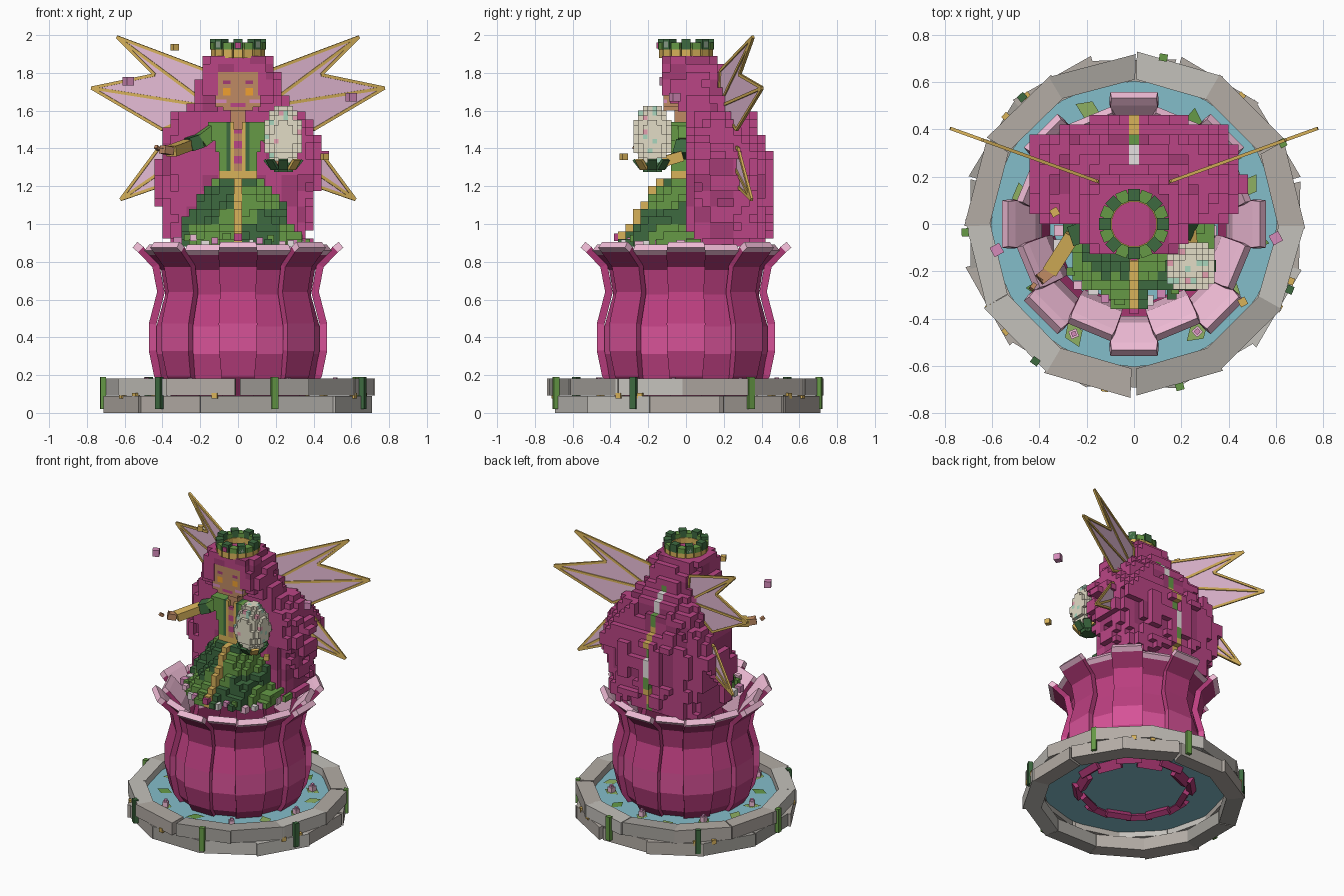
import bpy, random
from math import sin, cos, pi, radians, floor
from mathutils import Vector, Matrix

if "Cube" in bpy.data.objects:
    bpy.data.objects.remove(bpy.data.objects["Cube"])

random.seed(4)
PAL = dict(stone='C4C1BB', stone2='B3ACA5', stone3='A3A09A', water='84BECA', green='669A46', dark='3D6A40',
           gold='D8B25A', skin='BF8A64', hair='BA4585', hair2='A33C75', petal='BC3F80', petal2='D65297',
           deep='A5356F', pale='F0BCD6', white='E6E0E0', cream='E2DCC6', mint='A9D6BE', rose='E59FB0',
           pink='D58BBA', amber='F0A030', membrane='E6BCD6', lily='8FB062')
MATS = {}


def material(key):
    if key not in MATS:
        m = bpy.data.materials.new(key)
        rgb = [int(PAL[key][i:i + 2], 16) / 255 for i in (0, 2, 4)]
        m.diffuse_color = [((c + .055) / 1.055) ** 2.4 if c > .04 else c / 12.92 for c in rgb] + \
                          [.75 if key == 'membrane' else 1]
        m.use_nodes = True
        m.node_tree.nodes["Principled BSDF"].inputs["Base Color"].default_value = m.diffuse_color
        MATS[key] = m
    return MATS[key]


class Part:
    """Collects coloured faces and turns them into one object."""
    def __init__(self, name):
        self.name, self.v, self.f, self.c = name, [], [], []

    def poly(self, pts, col):
        n = len(self.v)
        self.v += [tuple(p) for p in pts]
        self.f.append(range(n, n + len(pts)))
        self.c.append(col)

    def loft(self, rings, cols):
        n, k = len(self.v), len(rings[0])
        self.v += [tuple(p) for r in rings for p in r]
        for i in range(len(rings) - 1):
            for j in range(k):
                a, b = n + i * k + j, n + i * k + (j + 1) % k
                self.f.append((a, b, b + k, a + k))
                self.c.append(cols(i, j))
        self.f += [tuple(range(n + k - 1, n - 1, -1)), tuple(range(n + (len(rings) - 1) * k, n + len(rings) * k))]
        self.c += [cols(0, 0), cols(len(rings) - 2, 0)]

    def beam(self, p, q, w, h, col, up=(0, 0, 1)):
        p, q = Vector(p), Vector(q)
        d = (q - p).normalized()
        s = d.cross(Vector(up))
        s = s.normalized() if s.length > .01 else Vector((1, 0, 0))
        u = s.cross(d) * h / 2
        s = s * w / 2
        self.loft([[e - s - u, e + s - u, e + s + u, e - s + u] for e in (p, q)], lambda i, j: col)

    def cube(self, c, s, col, rot=0):
        d = Vector((cos(rot), sin(rot), 0))
        self.beam(Vector(c) - d * s / 2, Vector(c) + d * s / 2, s, s, col)

    def voxels(self, s, lo, hi, fn):
        rng = [range(floor(a / s) - 1, floor(b / s) + 2) for a, b in zip(lo, hi)]
        grid = {}
        for i in rng[0]:
            for j in rng[1]:
                for k in rng[2]:
                    col = fn((i + .5) * s, (j + .5) * s, (k + .5) * s)
                    if col:
                        grid[i, j, k] = col
        for key, col in grid.items():
            for ax in range(3):
                for sg in (0, 1):
                    nb = list(key)
                    nb[ax] += 2 * sg - 1
                    if tuple(nb) in grid:
                        continue
                    pts = []
                    for a, b in ((0, 0), (1, 0), (1, 1), (0, 1)):
                        o = [0, 0, 0]
                        o[ax], o[(ax + 1) % 3], o[(ax + 2) % 3] = sg, a, b
                        pts.append([(key[t] + o[t]) * s for t in range(3)])
                    self.poly(pts if sg else pts[::-1], col)

    def done(self):
        me = bpy.data.meshes.new(self.name)
        me.from_pydata(self.v, [], [tuple(f) for f in self.f])
        keys = sorted(set(self.c))
        for k in keys:
            me.materials.append(material(k))
        for p, c in zip(me.polygons, self.c):
            p.material_index = keys.index(c)
        bpy.context.collection.objects.link(bpy.data.objects.new(self.name, me))


def pol(r, a, z):
    return Vector((r * sin(a), -r * cos(a), z))      # angle 0 is the front


def lerp(table, z):
    for (z0, *a), (z1, *b) in zip(table, table[1:]):
        if z <= z1:
            t = max(0, (z - z0) / (z1 - z0))
            return [x + (y - x) * t for x, y in zip(a, b)]
    return table[-1][1:]


# stone basin: two offset courses of twelve blocks
p = Part('stone_basin')
for tier in (0, 1):
    for k in range(12):
        a = radians(30 * k + 15 * tier + random.uniform(-1.5, 1.5))
        r = .7 + random.uniform(-.012, .012)
        col = random.choice(['stone', 'stone', 'stone2', 'stone3'])
        ring = [Matrix.Rotation(a, 3, 'Z') @ Vector(q) for q in
                ((-.19, -r, 0), (.19, -r, 0), (.16, -.59, 0), (-.16, -.59, 0))]
        p.loft([[q + Vector((0, 0, z)) for q in ring] for z in (.092 * tier, .092 * tier + .09)], lambda i, j: col)
p.done()

# hanging vines and gold studs on the basin
p = Part('basin_vines')
for k in range(7):
    a = radians(170 + 51.43 * k)
    p.beam(pol(.715, a, .02), pol(.715, a, .19), .035, .03, 'dark' if k % 2 else 'green', pol(1, a, 0))
for k in range(9):
    a = radians(-10 + 40 * k + 30 * (k % 2))
    p.cube(pol(.705, a, .09), .03, 'gold', a)
p.done()

# water with lily pads
p = Part('water')
p.poly([pol(.605, pi * k / 12, .13) for k in range(24)], 'water')
p.done()
p = Part('lily_pads')
for k in range(14):
    a, r = radians(360 / 14 * k + random.uniform(-6, 6)), random.uniform(.48, .53)
    c, t = pol(r, a, .137), random.uniform(0, pi)
    p.poly([c + pol((.06, .04)[j % 2], t + j * pi / 2, 0) for j in range(4)], 'lily' if k % 3 else 'green')
    if k % 2:
        p.cube(c + Vector((0, 0, .018)), .035, 'pale', t)
        p.cube(c + Vector((0, 0, .04)), .02, 'pink', t)
p.done()

# flower cup: eight outer and eight inner curved petals
PROFILE = [(.36, .10, .085), (.425, .2, .088), (.452, .33, .1), (.452, .47, .102), (.408, .64, .095),
           (.435, .78, .1), (.515, .865, .104), (.545, .89, .1)]
OUT = ['deep', 'petal', 'petal2', 'petal', 'petal', 'deep', 'pale']
for name, off, dr, dz in (('outer_petals', 0, 0, 0), ('inner_petals', 22.5, -.035, -.015)):
    p = Part(name)
    for k in range(8):
        m = Matrix.Rotation(radians(45 * k + off), 3, 'Z')
        rings = []
        for i, (r, z, w) in enumerate(PROFILE):
            a, b = PROFILE[max(i - 1, 0)], PROFILE[min(i + 1, 7)]
            d = Vector((b[0] - a[0], b[1] - a[1])).normalized() * .02
            r2 = r + dr * (1 + i / 9)
            rings.append([m @ Vector(q) for q in (
                (-w, -r2 - d.y, z + dz - d.x), (w, -r2 - d.y, z + dz - d.x),
                (w * .95, -r2 + d.y, z + dz + d.x), (-w * .95, -r2 + d.y, z + dz + d.x))])
        p.loft(rings, lambda i, j: 'pale' if j == 2 and i > 3 else OUT[i])
    p.done()

# long hair, stepped by coarse random offsets, with a ribbon down the back
HAIR = [(.88, .37, .02, .42), (1.0, .385, .02, .445), (1.2, .425, .02, .46), (1.35, .45, .02, .45), (1.45, .42, .02, .4),
        (1.56, .35, .02, .375), (1.62, .27, -.04, .34), (1.68, .235, -.12, .28), (1.76, .215, -.145, .23),
        (1.84, .19, -.145, .19), (1.9, .15, -.13, .15)]
JIT = {}


def hair(x, y, z):
    if z < .89 or z > 1.9:
        return None
    w, f, b = lerp(HAIR, z)
    if y < f or (abs(x) < .106 and y < -.02 and 1.55 < z < 1.79):
        return None
    key = (floor(x / .084), floor(y / .126), floor(z / .084))
    j = JIT.setdefault(key, random.uniform(.9, 1.05))
    c = .14 if z < 1.62 else .04
    yy = (y - c) / (b - c) if y > c else (c - y) / (c - f) * .75
    e = 3.4 if z < 1.5 else 2.8
    if (abs(x) / w) ** e + abs(yy) ** e > j ** e:
        return None
    if abs(x) < .022 and y > b - .1 and z < 1.72:
        return ('green', 'gold', 'green', 'white')[floor(z / .105) % 4]
    return 'hair2' if j < .93 else 'hair'


p = Part('long_hair')
p.voxels(.042, (-.5, -.2, .85), (.5, .5, 1.95), lambda x, y, z: hair(x - .021, y, z))
p.v = [(a - .021, b, c) for a, b, c in p.v]
p.done()


# head and neck
def head(x, y, z):
    ax = abs(x)
    if z < 1.6:
        return 'skin' if ax < .05 and -.07 < y < .04 and z > 1.5 else None
    if ax > .115 or not -.125 < y < .05 or z > 1.82 or (z < 1.63 and ax > .085):
        return None
    if y < -.1:
        if 1.68 < z < 1.722 and .03 < ax < .08:
            return 'amber'
        if 1.74 < z < 1.757 and .03 < ax < .09:
            return 'hair2'
        if 1.645 < z < 1.665 and ax > .06:
            return 'pink'
        if 1.627 < z < 1.645 and ax < .04:
            return 'hair'
    return 'skin'


p = Part('head')
p.voxels(.02, (-.15, -.15, 1.5), (.15, .1, 1.85), head)
p.done()


# bodice and belt
def bodice(x, y, z):
    ax = abs(x)
    w = .09 + max(0, z - 1.3) * .28
    if not 1.22 < z < 1.55 or ax > w or not -.085 < y < .06 or (z > 1.5 and ax < .03):
        return None
    if z < 1.28:
        return 'gold'
    if ax < .02:
        return 'hair' if floor(z / .04) % 2 else 'skin'
    return 'gold' if ax < .04 else ('dark' if ax < .065 else 'green')


p = Part('bodice')
p.voxels(.02, (-.2, -.12, 1.2), (.2, .1, 1.57), bodice)
p.done()

# stepped skirt with gold centre band and flowers at the hem
SKIRT = [(.86, .35, -.36), (.92, .34, -.34), (.98, .31, -.3), (1.05, .27, -.25), (1.12, .235, -.2),
         (1.2, .18, -.155), (1.26, .13, -.11)]


def skirt(x, y, z):
    if not .87 < z < 1.25 or y > .08:
        return None
    w, f = lerp(SKIRT, z)
    j = JIT.setdefault(('s', floor(x / .08), floor(z / .08)), random.uniform(.9, 1.06))
    if abs(x) < .03 and f - .02 < y:
        return 'gold'
    if (abs(x) / w) ** 2 + (max(0, .04 - y) / (.04 - f)) ** 2 > j * j:
        return None
    return 'dark' if (floor(x / .12) * 3 + floor(z / .1) * 5) % 4 < 2 else 'green'


p = Part('skirt')
p.voxels(.04, (-.4, -.4, .85), (.4, .1, 1.3), lambda x, y, z: skirt(x - .02, y, z))
p.v = [(a - .02, b, c) for a, b, c in p.v]
p.done()
p = Part('hem_flowers')
for k in range(17):
    a = radians(-85 + 170 * k / 16)
    p.cube(pol(.335 + random.uniform(-.02, .02), a, random.uniform(.885, .93)), random.choice([.035, .045]),
           ('pale', 'white', 'pink', 'green')[k % 4])
p.cube((0, -.36, .93), .04, 'hair')
p.done()

# crown: gold band with leaf blocks and flowers
p = Part('crown')
for k in range(16):
    a = pi * k / 8
    p.cube(pol(.118, a, 1.905), .05, 'gold', a)
    h = (.05, .03)[k % 2]
    p.beam(pol(.122, a, 1.925), pol(.122, a, 1.93 + h), .05, .05, ('dark', 'green', 'dark', 'green')[k % 4], pol(1, a, 0))
    if k % 4 == 2:
        p.cube(pol(.132, a, 1.95), .03, 'white', a)
p.cube((0, -.14, 1.945), .03, 'hair')
p.done()

# arms: sleeve, cuff, forearm and open hand
for name, pts in (('open_arm', [(-.11, 0, 1.51), (-.2, -.03, 1.44), (-.26, -.05, 1.42), (-.355, -.2, 1.385), (-.4, -.235, 1.395)]),
                  ('holding_arm', [(.11, 0, 1.51), (.19, .0, 1.43), (.23, -.02, 1.36), (.24, -.12, 1.33), (.24, -.2, 1.31)])):
    p = Part(name)
    for (a, b), w, c in zip(zip(pts, pts[1:]), (.085, .085, .065, .05), ('green', 'dark', 'gold', 'skin')):
        p.beam(a, b, w, w * .85, c)
    for s in (-.02, .02):
        e = Vector(pts[-1])
        p.beam(e + Vector((s, s, 0)), e + Vector((s - .015, s - .02, .015)), .02, .02, 'skin')
    p.done()


# speckled egg in a leafy cup
def egg(x, y, z):
    d = z - 1.45
    r = .108 * max(0, 1 - (d / (.175 if d > 0 else .14)) ** 2) ** .5
    if z < 1.335:
        return 'dark' if z > 1.28 and (x * x + y * y) ** .5 < .04 + (z - 1.28) else None
    if (x * x + y * y) ** .5 > r:
        return None
    return random.choice(['cream'] * 11 + ['mint', 'rose'])


p = Part('egg')
p.voxels(.025, (-.14, -.14, 1.27), (.14, .14, 1.65), egg)
p.v = [(a + .24, b - .178, c) for a, b, c in p.v]
for k in range(8):
    a = pi * k / 4
    c = Vector((.24, -.178, 0))
    p.beam(c + pol(.06, a, 1.29), c + pol(.1, a, 1.34), .05, .015, 'gold' if k % 4 == 1 else 'dark')
p.done()

# wings: translucent panels in gold frames
UPPER = [(.14, 1.62), (.16, 1.81), (.64, 1.99), (.44, 1.79), (.775, 1.72), (.4, 1.5)]
LOWER = [(.14, 1.46), (.42, 1.4), (.62, 1.13), (.36, 1.22)]
for side, sx in (('left', -1), ('right', 1)):
    for name, shape, veins in (('upper', UPPER, (2, 4)), ('lower', LOWER, (2,))):
        pts = [Vector((sx * x, .175 + .36 * (x - .14), z)) for x, z in shape]
        p = Part(side + '_' + name + '_wing')
        for i in range(1, len(pts) - 1):
            p.poly([pts[0], pts[i], pts[i + 1]], 'membrane')
        for a, b in list(zip(pts, pts[1:] + pts[:1])) + [(pts[0], pts[v]) for v in veins]:
            p.beam(a, b, .014, .016, 'gold')
        p.done()

# floating sparkles
p = Part('sparkles')
for c, s, col in (((-.58, -.11, 1.755), .045, 'pink'), ((.6, -.06, 1.67), .045, 'pink'),
                  ((.46, -.33, 1.355), .034, 'gold'), ((-.335, .05, 1.935), .034, 'gold')):
    p.cube(c, s, col, .5)
p.done()
